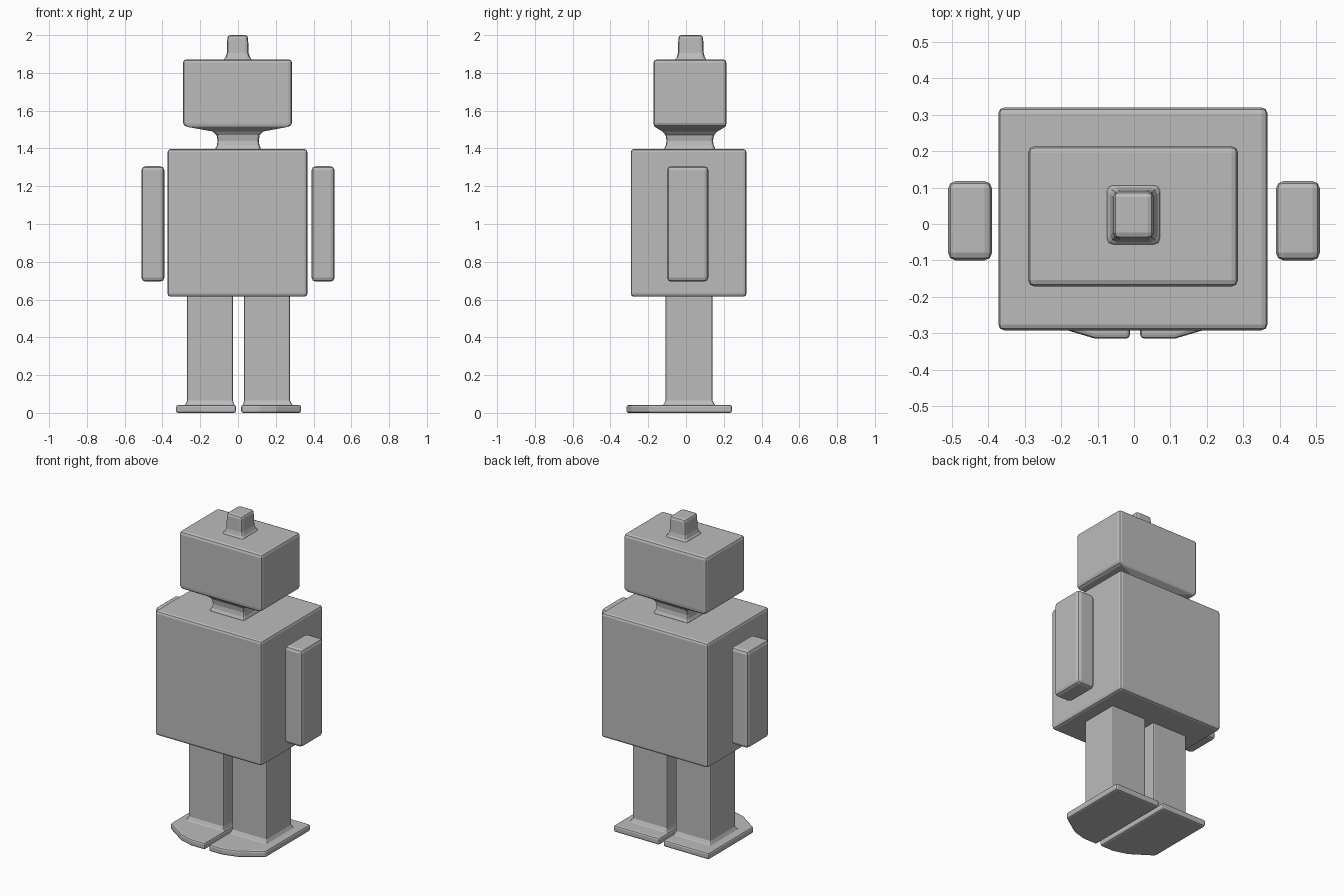
import bpy, bmesh

if "Cube" in bpy.data.objects:
    bpy.data.objects.remove(bpy.data.objects["Cube"])

grey = bpy.data.materials.new("light grey")
grey.diffuse_color = (0.5, 0.5, 0.5, 1)
grey.use_nodes = True
grey.node_tree.nodes["Principled BSDF"].inputs["Base Color"].default_value = grey.diffuse_color


def loft(name, rings, bevel, segments=2):
    """Skin equal-length point rings, cap the ends and soften the sharp edges."""
    bm = bmesh.new()
    loops = [[bm.verts.new(p) for p in ring] for ring in rings]
    for a, b in zip(loops, loops[1:]):
        n = len(a)
        for i in range(n):
            j = (i + 1) % n
            bm.faces.new((a[i], a[j], b[j], b[i]))
    bm.faces.new(loops[0])
    bm.faces.new(loops[-1])
    bmesh.ops.recalc_face_normals(bm, faces=bm.faces)
    mesh = bpy.data.meshes.new(name)
    bm.to_mesh(mesh)
    bm.free()
    mesh.materials.append(grey)
    ob = bpy.data.objects.new(name, mesh)
    bpy.context.collection.objects.link(ob)
    mod = ob.modifiers.new("soft edges", 'BEVEL')
    mod.width = bevel
    mod.segments = segments
    mod.limit_method = 'ANGLE'
    mod.angle_limit = 0.87
    return ob


def rect(x0, x1, y0, y1, z):
    return [(x0, y0, z), (x1, y0, z), (x1, y1, z), (x0, y1, z)]


# torso
loft("torso", [rect(-.373, .367, -.292, .32, z) for z in (.615, 1.397)], .016)

# neck, flaring into torso and head
loft("neck", [rect(-.125, .125, -.12, .16, 1.39),
              rect(-.112, .114, -.107, .147, 1.415),
              rect(-.108, .11, -.103, .143, 1.44),
              rect(-.113, .115, -.108, .148, 1.47),
              rect(-.14, .14, -.128, .17, 1.495),
              rect(-.17, .17, -.135, .175, 1.51)], .012)

# head with a gently sloped underside
loft("head", [rect(-.135, .135, -.125, .167, 1.49),
              rect(-.291, .286, -.172, .214, 1.518),
              rect(-.291, .286, -.172, .214, 1.872)], .018)

# antenna stub with a flared base
loft("antenna", [rect(-.083, .08, -.065, .115, 1.866),
                 rect(-.066, .064, -.049, .1, 1.882),
                 rect(-.059, .056, -.043, .094, 1.905),
                 rect(-.056, .053, -.04, .09, 2.0)], .016)

# paired limbs
for side, s in (("left", -1), ("right", 1)):
    loft(side + "_arm", [rect(s * .39, s * .511, -.1, .118, z)
                         for z in (.695, 1.306)], .021)

    def leg_ring(z, grow):
        return rect(.003 + s * (.029 - grow * .5), .003 + s * (.272 + grow),
                    -.108 - grow, .14 + grow, z)
    loft(side + "_leg", [leg_ring(.035, .025), leg_ring(.045, .01),
                         leg_ring(.065, 0), leg_ring(.63, 0)], .008)

    # flat foot, outer toe corner cut away
    outline = [(.014, .243), (.014, -.315), (.11, -.315), (.2, -.288),
               (.331, -.2), (.331, .243)]
    loft(side + "_foot", [[(.003 + s * x, y, z) for x, y in outline]
                          for z in (.004, .042)], .011)

# rest the soles exactly on the ground
for ob in bpy.data.objects:
    if ob.name.endswith("foot"):
        for v in ob.data.vertices:
            if v.co.z < .01:
                v.co.z = 0
